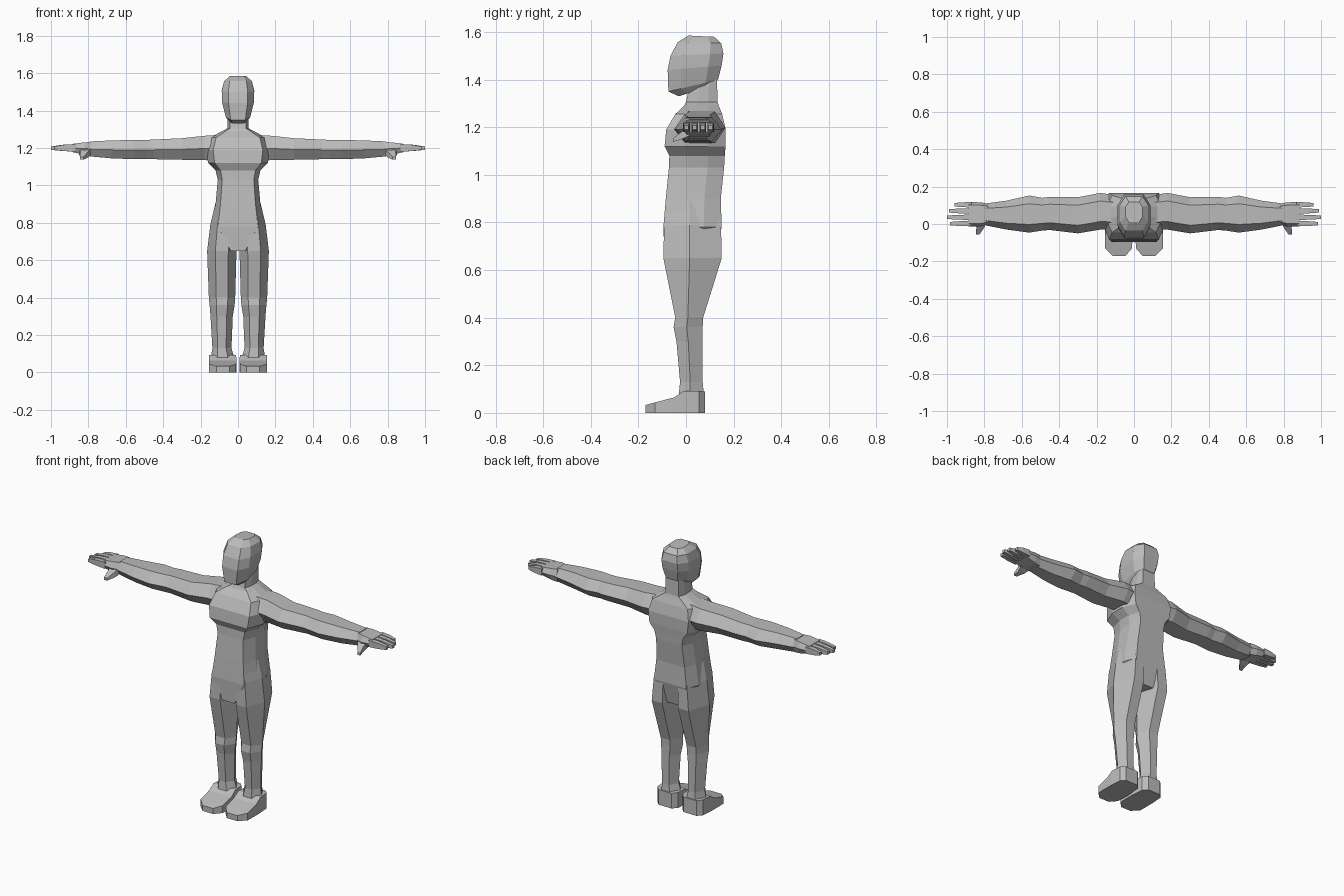
import bpy, bmesh

skin = bpy.data.materials.new("plain grey")
skin.diffuse_color = (0.5, 0.5, 0.5, 1)


def loft(name, parts, mirror=False):
    """Skin one or more stacks of rings into a closed, flat shaded object."""
    bm = bmesh.new()
    for rings in parts:
        loops = [[bm.verts.new(p) for p in r] for r in rings]
        n = len(loops[0])
        for a, b in zip(loops, loops[1:]):
            for i in range(n):
                j = (i + 1) % n
                bm.faces.new((a[i], a[j], b[j], b[i]))
        bm.faces.new(loops[0][::-1])
        bm.faces.new(loops[-1])
    bmesh.ops.recalc_face_normals(bm, faces=bm.faces)
    me = bpy.data.meshes.new(name)
    bm.to_mesh(me)
    bm.free()
    me.materials.append(skin)
    ob = bpy.data.objects.new(name, me)
    bpy.context.collection.objects.link(ob)
    if mirror:
        m = ob.modifiers.new("mirror", 'MIRROR')
        m.use_mirror_merge = False
    return ob


def hexagon(a0, a1, b0, b1, flat, mid):
    """Six sided section: flat on both b sides, ridges on both a sides."""
    c, m = (a1 - a0) * flat, b0 + (b1 - b0) * mid
    return [(a0, m), (a0 + c, b0), (a1 - c, b0), (a1, m), (a1 - c, b1), (a0 + c, b1)]


def octagon(hw, yf, yb, zf, zb, cx, c0, c1):
    """Eight sided section, optionally tilted from front to back."""
    out = []
    for x, t in ((-cx, 0), (cx, 0), (1, c0), (1, c1), (cx, 1), (-cx, 1), (-1, c1), (-1, c0)):
        out.append((x * hw, yf + (yb - yf) * t, zf + (zb - zf) * t))
    return out


def quad_x(x, y0, y1, z0, z1):
    return [(x, y0, z0), (x, y1, z0), (x, y1, z1), (x, y0, z1)]


def quad_y(y, x0, x1, z0, z1):
    return [(x0, y, z0), (x1, y, z0), (x1, y, z1), (x0, y, z1)]


# Torso and neck: z, half width, front, back
torso = [(.65, .05, -.09, .12), (.78, .137, -.095, .15), (.90, .12, -.085, .146),
         (1.03, .108, -.072, .16), (1.08, .12, -.07, .163), (1.12, .16, -.09, .166),
         (1.19, .17, -.083, .167), (1.255, .15, -.045, .152), (1.29, .085, -.008, .138),
         (1.305, .056, 0, .133), (1.40, .055, .02, .13)]
loft("torso", [[octagon(h, f, b, z, z, .78, .35, .7) for z, h, f, b in torso]])

# Head: half width, front, back, front height, back height
head = [(.045, -.03, .11, 1.33, 1.375), (.065, -.074, .135, 1.35, 1.40),
        (.085, -.077, .15, 1.44, 1.46), (.087, -.065, .157, 1.50, 1.51),
        (.075, -.035, .148, 1.557, 1.553), (.045, .01, .118, 1.585, 1.58)]
loft("head", [[octagon(*r, .6, .25, .75) for r in head]])

# Legs: z, inner x, outer x, front, back
leg = [(.08, .02, .145, -.03, .075), (.13, .035, .137, -.025, .07),
       (.30, .028, .147, -.04, .07), (.36, .018, .152, -.052, .07),
       (.40, .015, .156, -.045, .072), (.65, .008, .165, -.095, .15),
       (.79, .01, .148, -.092, .147), (.90, .02, .122, -.075, .12)]
loft("leg", [[[(x, y, z) for x, y in hexagon(i, o, f, b, .28, .45)]
              for z, i, o, f, b in leg]], True)

# Feet: y, inner x, outer x, top
foot = [(.08, .04, .125, .09), (.055, .015, .15, .092), (-.01, .01, .155, .092),
        (-.05, .008, .156, .065), (-.13, .01, .155, .044), (-.17, .045, .115, .033)]
loft("foot", [[quad_y(y, i, o, 0, t) for y, i, o, t in foot]], True)

# Arms: x, front, back, bottom, top
arm = [(.10, -.03, .155, 1.13, 1.27), (.18, -.03, .166, 1.135, 1.265),
       (.30, -.05, .143, 1.137, 1.252), (.45, -.032, .145, 1.14, 1.245),
       (.49, -.035, .14, 1.14, 1.243), (.56, -.046, .152, 1.14, 1.243),
       (.68, -.03, .125, 1.145, 1.24), (.79, -.008, .11, 1.155, 1.235)]
loft("arm", [[[(x, y, z) for y, z in hexagon(f, b, lo, hi, .22, .48)]
              for x, f, b, lo, hi in arm]], True)

# Palm
palm = [(.78, 0, .108, 1.158, 1.232), (.82, -.014, .116, 1.163, 1.23),
        (.885, -.012, .117, 1.178, 1.222)]
loft("palm", [[[(x, y, z) for y, z in hexagon(f, b, lo, hi, .12, .5)]
               for x, f, b, lo, hi in palm]], True)

# Four fingers: centre y and tip x
fingers = [[quad_x(.87, y - .014, y + .014, 1.18, 1.22),
            quad_x((.88 + tip) / 2, y - .013, y + .013, 1.184, 1.217),
            quad_x(tip, y - .009, y + .009, 1.19, 1.208)]
           for y, tip in ((.002, .983), (.036, 1.0), (.070, .988), (.103, .96))]
loft("fingers", fingers, True)

# Thumb
loft("thumb", [[quad_y(.015, .785, .85, 1.165, 1.205), quad_y(-.018, .80, .843, 1.15, 1.182),
                quad_y(-.055, .825, .845, 1.138, 1.153)]], True)
